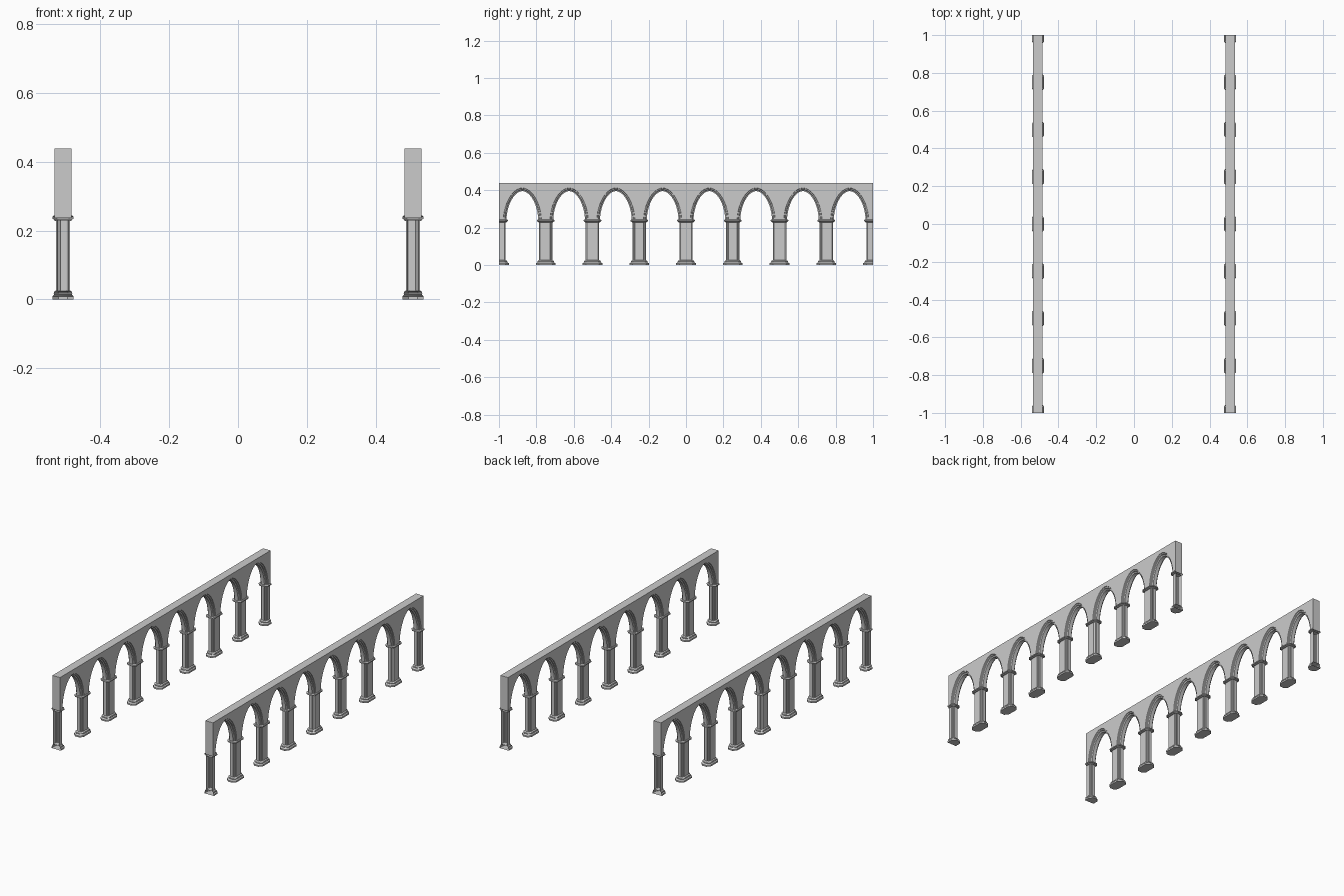
import bpy, bmesh, math

if "Cube" in bpy.data.objects:
    bpy.data.objects.remove(bpy.data.objects["Cube"])

CX = 0.5085            # wall centre line
BAY, BAYS = 0.25, 8
TOP, SPRING = 0.438, 0.236
SEG = 20


def finish(name, bm, trim=False):
    bmesh.ops.remove_doubles(bm, verts=bm.verts, dist=1e-5)
    bmesh.ops.recalc_face_normals(bm, faces=bm.faces)
    # slice the end piers in half, leaving them open
    if trim:
        for s in (-1, 1):
            bmesh.ops.bisect_plane(bm, geom=bm.verts[:] + bm.edges[:] + bm.faces[:],
                                   plane_co=(0, s, 0), plane_no=(0, s, 0), clear_outer=True)
    me = bpy.data.meshes.new(name)
    bm.to_mesh(me)
    bm.free()
    ob = bpy.data.objects.new(name, me)
    bpy.context.collection.objects.link(ob)
    # second arcade on the other side
    mod = ob.modifiers.new("Mirror", 'MIRROR')
    mod.use_axis = (True, False, False)
    bpy.context.view_layer.objects.active = ob
    ob.select_set(True)
    bpy.ops.object.shade_smooth_by_angle(angle=math.radians(25))
    ob.select_set(False)
    return ob


def outline(hx, hy, c, notch=0.0):
    # rectangle with chamfered (optionally notched) corners
    q = [(hx, hy - c)]
    if notch:
        q += [(hx - notch, hy - c + 0.001), (hx - notch * 0.8, hy - c * 0.5),
              (hx - c * 0.5, hy - notch * 0.8), (hx - c + 0.001, hy - notch)]
    q.append((hx - c, hy))
    r = [(-x, y) for x, y in reversed(q)]
    pts = q + r
    return pts + [(-x, -y) for x, y in pts]


def stack(name, levels, bottom=True, top=True):
    # levels: (z, half x, half y, chamfer, notch), lofted at each pier
    bm = bmesh.new()
    for i in range(BAYS + 1):
        yc = -1 + i * BAY
        rings = [[bm.verts.new((CX + x, yc + y, z)) for x, y in outline(hx, hy, c, n)]
                 for z, hx, hy, c, n in levels]
        for a, b in zip(rings, rings[1:]):
            for k in range(len(a)):
                j = (k + 1) % len(a)
                bm.faces.new((a[k], a[j], b[j], b[k]))
        if bottom:
            bm.faces.new(rings[0][::-1])
        if top:
            bm.faces.new(rings[-1])
    return finish(name, bm, True)


# moulded pier bases
stack("pier_base", [(0, .0310, .053, .018, 0), (.009, .0310, .053, .018, 0),
                    (.012, .0275, .047, .016, 0), (.015, .0260, .044, .015, 0),
                    (.018, .0270, .045, .015, 0), (.022, .0260, .043, .015, 0),
                    (.026, .0205, .036, .012, 0)])
# clustered shafts
stack("pier_shaft", [(.024, .0200, .036, .012, .004), (.230, .0200, .036, .012, .004)],
      False, False)
# capitals
stack("pier_capital", [(.227, .0210, .037, .012, 0), (.229, .0250, .041, .013, 0),
                       (.232, .0265, .042, .013, 0), (.234, .0310, .047, .014, 0),
                       (.240, .0310, .047, .014, 0), (.243, .0270, .043, .013, 0)])


def arch(off):
    # gently pointed arch curve, grown outwards by off
    a, h, e = 0.085 + off, 0.395 - SPRING + off, 2 / 1.88
    pts = []
    for k in range(SEG + 1):
        t = math.pi * k / SEG
        c, s = math.cos(t), max(0, math.sin(t))
        pts.append((math.copysign(abs(c) ** e, -c) * a, SPRING + h * s ** e))
    return pts


# wall with moulded two-order arches; section is (x offset, growth of arch)
half = [(.0250, .017), (.0215, .0155), (.0195, .009), (.0150, .007), (.0115, .0)]
section = half + [(-x, o) for x, o in reversed(half)]
bm = bmesh.new()


def quad(*co):
    bm.faces.new([bm.verts.new(p) for p in co])


for i in range(BAYS):
    yc = -1 + (i + 0.5) * BAY
    curves = [[(CX + x, yc + y, z) for y, z in arch(o)] for x, o in section]
    # arch reveals
    for a, b in zip(curves, curves[1:]):
        for k in range(SEG):
            quad(a[k], a[k + 1], b[k + 1], b[k])
    # spandrels on both faces
    for c in (curves[0], curves[-1]):
        x = c[0][0]
        row = [(x, yc - BAY / 2, SPRING)] + c + [(x, yc + BAY / 2, SPRING)]
        for p, q in zip(row, row[1:]):
            quad(p, q, (x, q[1], TOP), (x, p[1], TOP))
    # top of wall
    for p, q in zip(row, row[1:]):
        quad((CX - .025, p[1], TOP), (CX - .025, q[1], TOP),
             (CX + .025, q[1], TOP), (CX + .025, p[1], TOP))
# wall ends
for y in (-1, 1):
    quad((CX - .025, y, SPRING), (CX + .025, y, SPRING), (CX + .025, y, TOP), (CX - .025, y, TOP))
finish("arcade_wall", bm)
